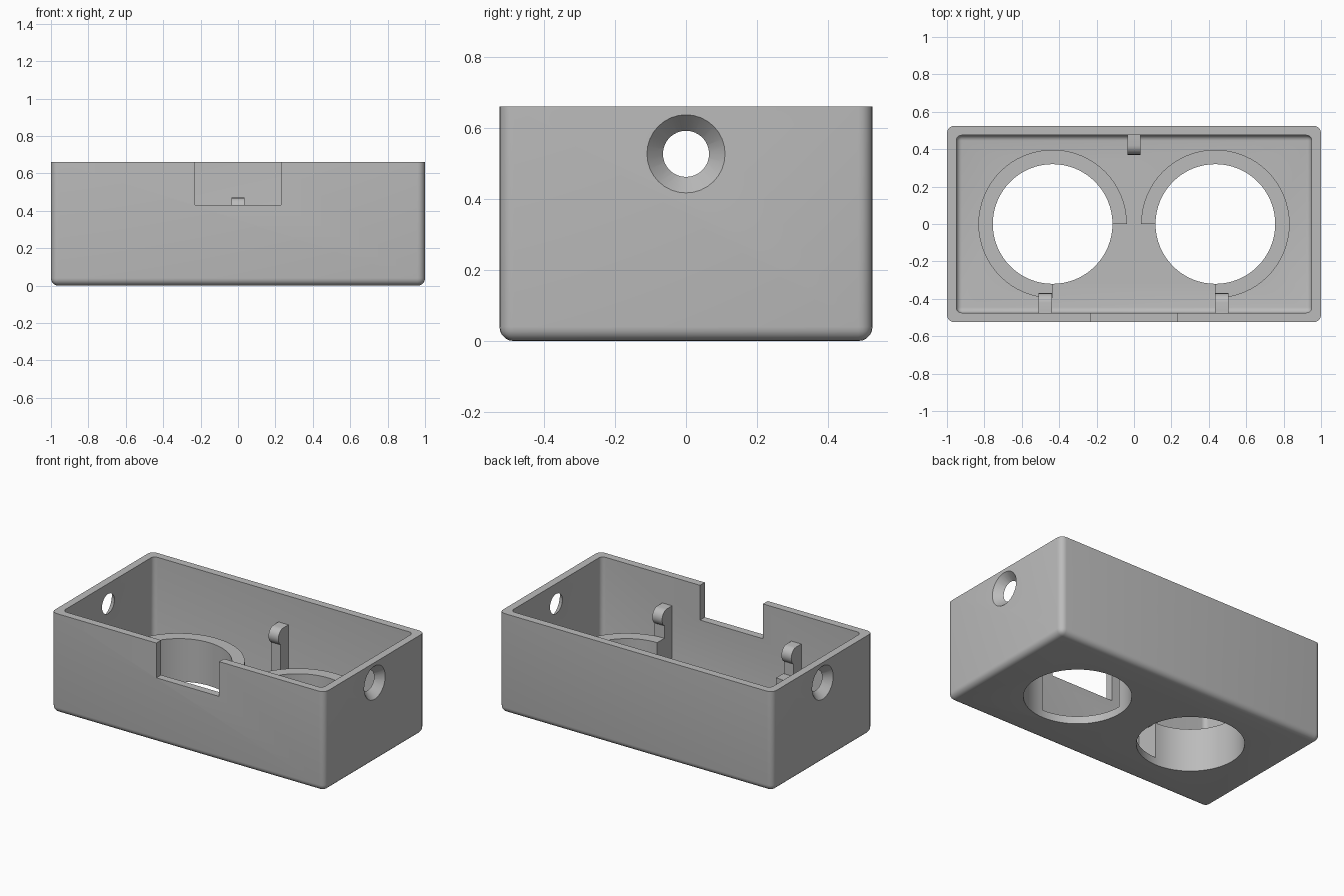
import bpy, bmesh, math

HX, HY, H, WALL = 1.0, 0.525, 0.66, 0.05
HOLE_X, HOLE_R, RING_R, RING_TOP = 0.435, 0.32, 0.397, 0.285

if "Cube" in bpy.data.objects:
    bpy.data.objects.remove(bpy.data.objects["Cube"], do_unlink=True)

grey = bpy.data.materials.new("plain grey")
grey.use_nodes = True
colour = (0.5, 0.5, 0.5, 1)
grey.diffuse_color = colour
for node in grey.node_tree.nodes:
    if node.type == 'BSDF_PRINCIPLED':
        node.inputs["Base Color"].default_value = colour


def make(name, bm):
    bmesh.ops.recalc_face_normals(bm, faces=bm.faces)
    mesh = bpy.data.meshes.new(name)
    bm.to_mesh(mesh)
    bm.free()
    mesh.materials.append(grey)
    obj = bpy.data.objects.new(name, mesh)
    bpy.context.collection.objects.link(obj)
    return obj


def box(name, lo, hi, radius=0.0):
    """Box with every edge rounded except those around the top."""
    bm = bmesh.new()
    bmesh.ops.create_cube(bm, size=1)
    for v in bm.verts:
        v.co = [(a + b) / 2 + c * (b - a) for a, b, c in zip(lo, hi, v.co)]
    if radius:
        edges = [e for e in bm.edges if min(v.co.z for v in e.verts) < hi[2] - 1e-4]
        bmesh.ops.bevel(bm, geom=edges, offset=radius, segments=5,
                        profile=0.5, affect='EDGES')
    return make(name, bm)


def cone(name, r1, r2, depth, place, turn=0.0, sides=64):
    bm = bmesh.new()
    bmesh.ops.create_cone(bm, cap_ends=True, segments=sides,
                          radius1=r1, radius2=r2, depth=depth)
    obj = make(name, bm)
    obj.location = place
    obj.rotation_euler.y = turn
    return obj


def activate(obj):
    bpy.ops.object.select_all(action='DESELECT')
    obj.select_set(True)
    bpy.context.view_layer.objects.active = obj


def cut(obj, cutter):
    cutter.hide_render = True
    mod = obj.modifiers.new("cut", 'BOOLEAN')
    mod.operation, mod.solver, mod.object = 'DIFFERENCE', 'EXACT', cutter
    activate(obj)
    bpy.ops.object.modifier_apply(modifier=mod.name)
    bpy.data.objects.remove(cutter, do_unlink=True)


def extrude(name, points, to_world, vector):
    """Solid made by sweeping a flat outline along a vector."""
    bm = bmesh.new()
    face = bm.faces.new([bm.verts.new(to_world(*p)) for p in points])
    new = bmesh.ops.extrude_face_region(bm, geom=[face])
    verts = [g for g in new["geom"] if isinstance(g, bmesh.types.BMVert)]
    bmesh.ops.translate(bm, verts=verts, vec=vector)
    return make(name, bm)


# Open tray with rounded bottom and corners
case = box("case", (-HX, -HY, 0), (HX, HY, H), 0.04)
cut(case, box("cavity", (WALL - HX, WALL - HY, WALL),
              (HX - WALL, HY - WALL, H + 0.2), 0.03))

# Notch in the front wall
cut(case, box("notch", (-0.23, -HY - 0.1, 0.43), (0.23, WALL - HY + 0.02, H + 0.2)))

# Round floor openings and countersunk holes in the end walls
for side in (-1, 1):
    cut(case, cone("floor_hole", HOLE_R, HOLE_R, 0.3, (side * HOLE_X, 0, 0)))
    slope = 0.045 / WALL
    extra = 0.01
    cut(case, cone("end_hole", 0.065 - slope * extra, 0.11 + slope * extra,
                   WALL + 2 * extra, (side * (HX - WALL / 2), 0, 0.527),
                   side * math.pi / 2, 32))
    cut(case, cone("end_bore", 0.065, 0.065, 0.2,
                   (side * (HX - WALL / 2), 0, 0.527), side * math.pi / 2, 32))

# Three-quarter collars around the floor openings
parts = [case]
for side, name in ((-1, "right_collar"), (1, "left_collar")):
    steps = 48
    arc = [math.radians(270 * i / steps) for i in range(steps + 1)]
    outline = [(RING_R * math.cos(a), RING_R * math.sin(a)) for a in arc]
    outline += [(HOLE_R * math.cos(a), HOLE_R * math.sin(a)) for a in reversed(arc)]
    parts.append(extrude(
        name, outline,
        lambda u, v, s=side: (s * HOLE_X - s * u, v, WALL - 0.01),
        (0, 0, RING_TOP - WALL + 0.01)))

# Upright clips with rounded heads, standing against the walls
head = [(0.055 + 0.05 * math.cos(a), 0.415 + 0.055 * math.sin(a))
        for a in (math.radians(-60 + 15 * i) for i in range(11))]
clip = [(-0.01, WALL - 0.01), (0.08, WALL - 0.01)] + head + [(-0.01, 0.47)]
for name, x, wall in (("back_clip", 0, 1), ("right_front_clip", -0.475, -1),
                      ("left_front_clip", 0.47, -1)):
    parts.append(extrude(
        name, clip,
        lambda d, z, x=x, w=wall: (x - 0.036, w * (HY - WALL - d), z),
        (0.072, 0, 0)))

for obj in parts:
    activate(obj)
    bpy.ops.object.shade_smooth_by_angle(angle=math.radians(30))
